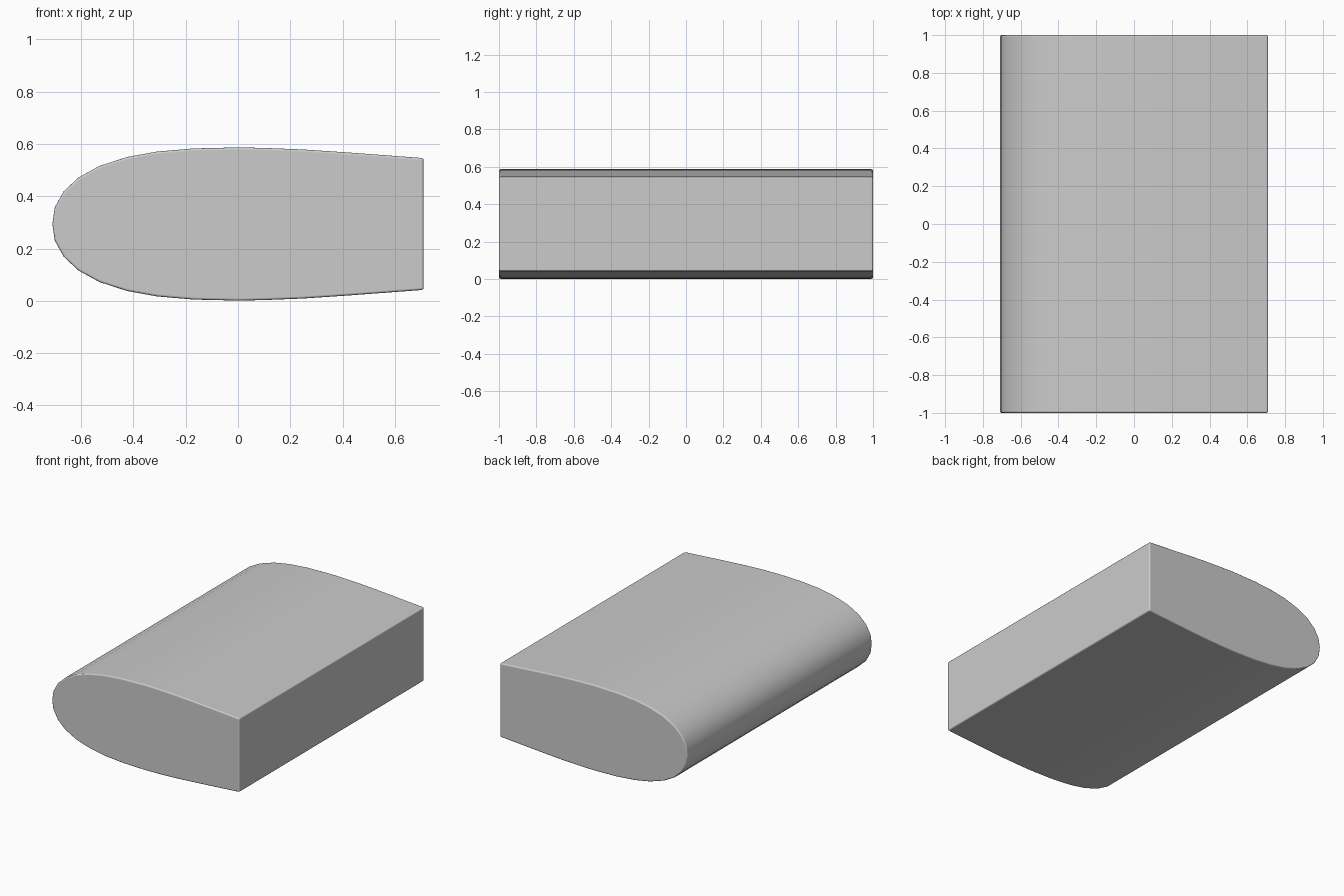
import bpy, bmesh

if "Cube" in bpy.data.objects:
    bpy.data.objects.remove(bpy.data.objects["Cube"])

MID = 0.294
HALF_LEN = 1.0
# upper half of the side profile: (x, height above the mid line), nose to tail
upper = [(-0.701, 0.063), (-0.667, 0.125), (-0.61, 0.178), (-0.53, 0.222),
         (-0.425, 0.256), (-0.31, 0.277), (-0.17, 0.289), (0.0, 0.293),
         (0.1, 0.291), (0.25, 0.285), (0.4, 0.275), (0.55, 0.264), (0.71, 0.252)]

# closed outline: nose, upper side, mirrored lower side
outline = [(-0.71, 0.0)] + upper + [(x, -h) for x, h in reversed(upper)]

# extrude the outline along y
bm = bmesh.new()
face = bm.faces.new([bm.verts.new((x, -HALF_LEN, MID + h)) for x, h in outline])
ext = bmesh.ops.extrude_face_region(bm, geom=[face])
moved = [g for g in ext["geom"] if isinstance(g, bmesh.types.BMVert)]
bmesh.ops.translate(bm, verts=moved, vec=(0, 2 * HALF_LEN, 0))
bmesh.ops.recalc_face_normals(bm, faces=bm.faces)

mesh = bpy.data.meshes.new("rounded_wedge_body")
bm.to_mesh(mesh)
bm.free()
body = bpy.data.objects.new("rounded_wedge_body", mesh)
bpy.context.collection.objects.link(body)

# small rounding on the end caps and the blunt tail
bevel = body.modifiers.new("edge_rounding", 'BEVEL')
bevel.width = 0.009
bevel.segments = 3
bevel.limit_method = 'ANGLE'
bevel.angle_limit = 0.8
bevel.harden_normals = True

for p in mesh.polygons:
    p.use_smooth = True
